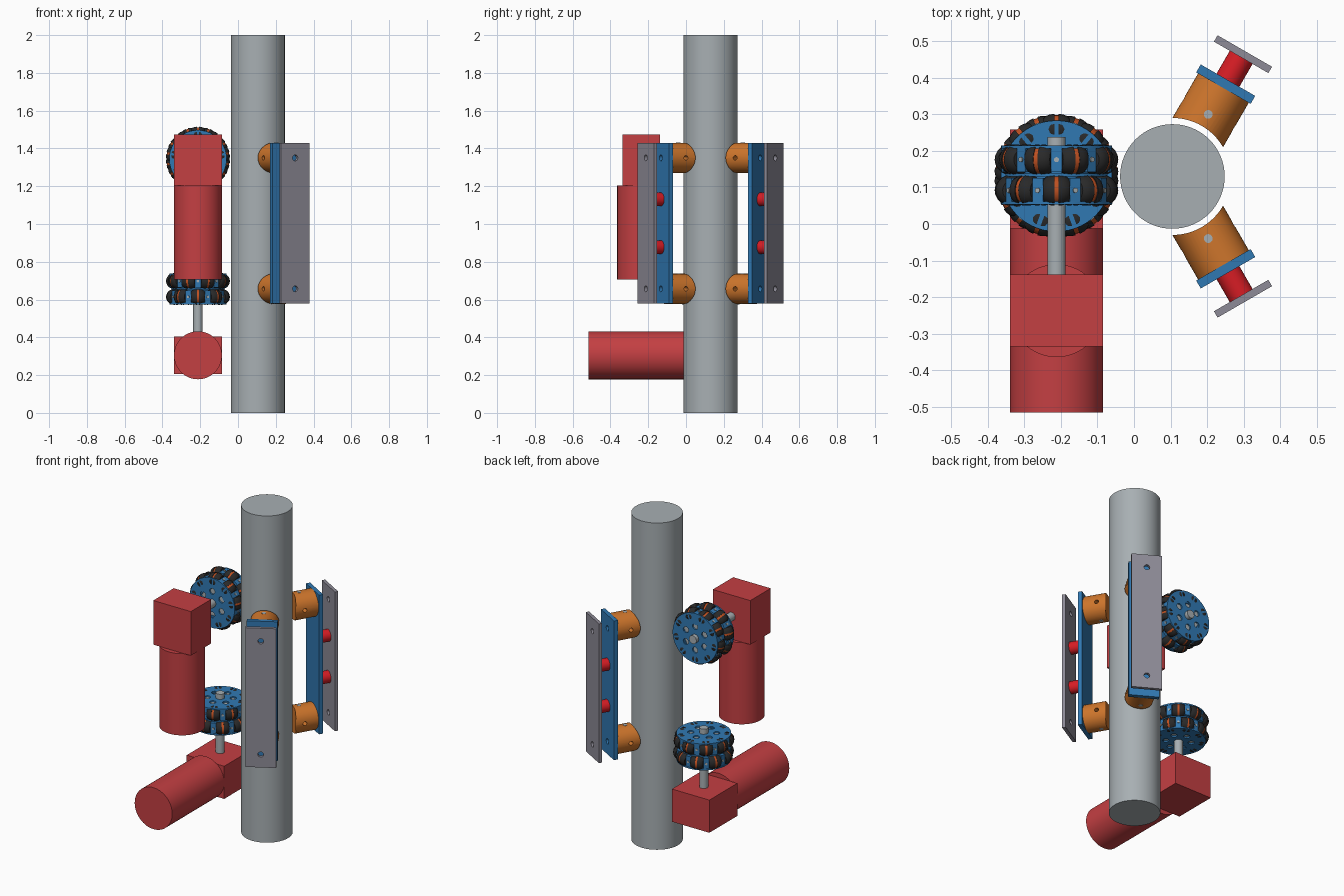
import bpy, bmesh
from math import radians, cos, sin, pi
from mathutils import Matrix, Vector

old = bpy.data.objects.get("Cube")
if old:
    bpy.data.objects.remove(old, do_unlink=True)


def material(name, r, g, b):
    m = bpy.data.materials.new(name)
    m.use_nodes = True
    m.diffuse_color = (r, g, b, 1)
    m.node_tree.nodes["Principled BSDF"].inputs["Base Color"].default_value = (r, g, b, 1)
    return m


STEEL = material("pole_grey", 0.39, 0.43, 0.45)
PLATE = material("plate_grey", 0.27, 0.26, 0.31)
MOTOR = material("motor_red", 0.55, 0.05, 0.055)
PIN = material("bright_red", 0.68, 0.012, 0.018)
ORANGE = material("orange", 0.62, 0.18, 0.025)
BLUE = material("blue", 0.03, 0.19, 0.45)
RUBBER = material("rubber_black", 0.022, 0.022, 0.022)
CORE = material("roller_orange", 0.52, 0.08, 0.015)

T = lambda x, y, z: Matrix.Translation((x, y, z))
R = lambda deg, axis: Matrix.Rotation(radians(deg), 4, axis)


def cylinder(bm, mat, r, z0, z1, sides=48):
    """Cylinder along the local z axis of mat."""
    bmesh.ops.create_cone(bm, cap_ends=True, segments=sides, radius1=r, radius2=r,
                          depth=z1 - z0, matrix=mat @ T(0, 0, (z0 + z1) / 2))


def box(bm, mat, lo, hi):
    lo, hi = Vector(lo), Vector(hi)
    size = Matrix.Diagonal((*(hi - lo), 1))
    bmesh.ops.create_cube(bm, size=1, matrix=mat @ Matrix.Translation((lo + hi) / 2) @ size)


def lathe(bm, mat, profile, colours, sides=20):
    """Turn (z, radius) points round local z; one material index per segment."""
    rings = [[bm.verts.new(mat @ Vector((r * cos(2 * pi * i / sides), r * sin(2 * pi * i / sides), z)))
              for i in range(sides)] for z, r in profile]
    for a, b, c in zip(rings, rings[1:], colours):
        for i in range(sides):
            j = (i + 1) % sides
            bm.faces.new((a[i], a[j], b[j], b[i])).material_index = c
    bm.faces.new(rings[0][::-1])
    bm.faces.new(rings[-1])


def shade(mesh):
    mesh.polygons.foreach_set("use_smooth", [True] * len(mesh.polygons))
    mesh.set_sharp_from_angle(angle=radians(32))


def finish(name, bm, *mats):
    mesh = bpy.data.meshes.new(name)
    bm.to_mesh(mesh)
    bm.free()
    for m in mats:
        mesh.materials.append(m)
    shade(mesh)
    ob = bpy.data.objects.new(name, mesh)
    bpy.context.collection.objects.link(ob)
    return ob


def cut(ob, cutter_bm):
    """Subtract the cutter shape, bake the result and drop the cutter."""
    cutter = finish("cutter", cutter_bm, ob.data.materials[0])
    mod = ob.modifiers.new("cut", 'BOOLEAN')
    mod.object, mod.operation, mod.solver = cutter, 'DIFFERENCE', 'EXACT'
    bpy.context.view_layer.update()
    baked = bpy.data.meshes.new_from_object(ob.evaluated_get(bpy.context.evaluated_depsgraph_get()))
    ob.modifiers.clear()
    ob.data = baked
    shade(baked)
    bpy.data.objects.remove(cutter, do_unlink=True)


# Pole
PX, PY = 0.105, 0.13
bm = bmesh.new()
cylinder(bm, T(PX, PY, 0), 0.143, 0, 2, 64)
finish("pole", bm, STEEL)

# Motors with gearboxes
WX = -0.212
LO_Z, UP_Z = 0.305, 1.345
bm = bmesh.new()
box(bm, T(WX, 0, 0), (-0.127, -0.012, 0.205), (0.127, 0.258, 0.405))
finish("lower_gearbox", bm, MOTOR)
bm = bmesh.new()
cylinder(bm, T(WX, 0, LO_Z) @ R(-90, 'X'), 0.127, -0.515, -0.012, 64)
finish("lower_motor", bm, MOTOR)
bm = bmesh.new()
box(bm, T(WX, 0, 0), (-0.127, -0.335, 1.205), (0.127, -0.138, 1.475))
finish("upper_gearbox", bm, MOTOR)
bm = bmesh.new()
cylinder(bm, T(WX, -0.237, 0), 0.127, 0.705, 1.205, 64)
finish("upper_motor", bm, MOTOR)


# Omnidirectional wheels, built about local z
ROW, COUNT, AXLE_R = 0.042, 9, 0.128
half = [(0.006, 0.039), (0.006, 0.042), (0.018, 0.0405), (0.03, 0.036), (0.037, 0.028), (0.037, 0.01)]
ROLLER = [(-z, r) for z, r in reversed(half)] + half
ROLLER_COL = [0] * 5 + [1] + [0] * 5


def wheel(name, mat, shaft_start, shaft_end):
    bm = bmesh.new()
    cylinder(bm, mat, 0.025, shaft_start, shaft_end, 32)
    finish(name + "_shaft", bm, STEEL)

    rollers, body, bolts = bmesh.new(), bmesh.new(), bmesh.new()
    cylinder(body, mat, 0.09, -0.066, 0.066)
    cylinder(body, mat, 0.14, -0.004, 0.004)
    for side, phase in ((-1, 0), (1, 0.5)):
        for k in range(COUNT):
            row = mat @ T(0, 0, side * ROW)
            spoke = row @ R((k + phase) * 360 / COUNT, 'Z')
            lathe(rollers, spoke @ T(0, -AXLE_R, 0) @ R(90, 'Y'), ROLLER, ROLLER_COL)
            # support block and axle pin between neighbouring rollers
            gap = row @ R((k + phase + 0.5) * 360 / COUNT, 'Z')
            box(body, gap, (-0.015, -0.15, -0.034), (0.015, -0.08, 0.034))
            cylinder(bolts, gap @ T(0, -0.148, 0) @ R(90, 'X'), 0.007, 0, 0.006, 12)
            cylinder(bolts, gap @ T(0, -0.136, 0) @ R(90, 'Y'), 0.006, -0.021, 0.021, 12)
    finish(name + "_rollers", rollers, RUBBER, CORE)
    finish(name + "_body", body, BLUE)

    # pierced face plates over a grey hub
    for side, label in ((-1, "_near_plate"), (1, "_far_plate")):
        face, holes = bmesh.new(), bmesh.new()
        flip = mat if side > 0 else mat @ R(180, 'X')
        cylinder(face, flip, 0.152, 0.072, 0.081, 54)
        for k in range(6):
            spot = flip @ R(k * 60, 'Z') @ T(0, 0.072, 0)
            cylinder(holes, spot, 0.018, 0.06, 0.09, 20)
        cut(finish(name + label, face, BLUE), holes)
        cylinder(bolts, flip, 0.1, 0.06, 0.07)
    finish(name + "_hub_and_bolts", bolts, STEEL)


wheel("lower_wheel", T(WX, 0.131, 0.656), -0.253, 0.112)
wheel("upper_wheel", T(WX, 0.134, UP_Z) @ R(-90, 'X'), -0.273, 0.104)

# Clamp arms: local x points away from the pole
ENDS, PINS = (0.657, 1.35), (0.877, 1.13)
Z0, Z1, HALF_W = 0.578, 1.43, 0.086
for name, angle in (("front_arm", -60), ("back_arm", 60)):
    arm = T(PX, PY, 0) @ R(angle, 'Z')
    for part, d0, d1, mat in (("inner_plate", 0.279, 0.304, BLUE), ("outer_plate", 0.376, 0.396, PLATE)):
        bm, holes = bmesh.new(), bmesh.new()
        box(bm, arm, (d0, -HALF_W, Z0), (d1, HALF_W, Z1))
        for z in ENDS:
            cylinder(holes, arm @ T(0, 0, z) @ R(90, 'Y'), 0.016, d0 - 0.02, d1 + 0.02, 24)
        cut(finish(name + "_" + part, bm, mat), holes)

    bm = bmesh.new()
    for z in PINS:
        cylinder(bm, arm @ T(0, 0, z) @ R(90, 'Y'), 0.036, 0.304, 0.376, 32)
    finish(name + "_spacers", bm, PIN)

    dowels = bmesh.new()
    for z, label in zip(ENDS, ("_lower_pad", "_upper_pad")):
        pad, saddle, cross = bmesh.new(), bmesh.new(), bmesh.new()
        cylinder(pad, arm @ T(0, 0, z) @ R(90, 'Y'), 0.08, 0.1, 0.279, 48)
        ob = finish(name + label, pad, ORANGE)
        cylinder(saddle, arm, 0.16, z - 0.2, z + 0.2, 96)
        cut(ob, saddle)
        cylinder(cross, arm @ T(0.196, 0, z) @ R(90, 'X'), 0.012, -0.1, 0.1, 20)
        cut(ob, cross)
        cylinder(dowels, arm @ T(0.196, 0, z), 0.012, -0.08, 0.081, 20)
    finish(name + "_dowels", dowels, STEEL)
